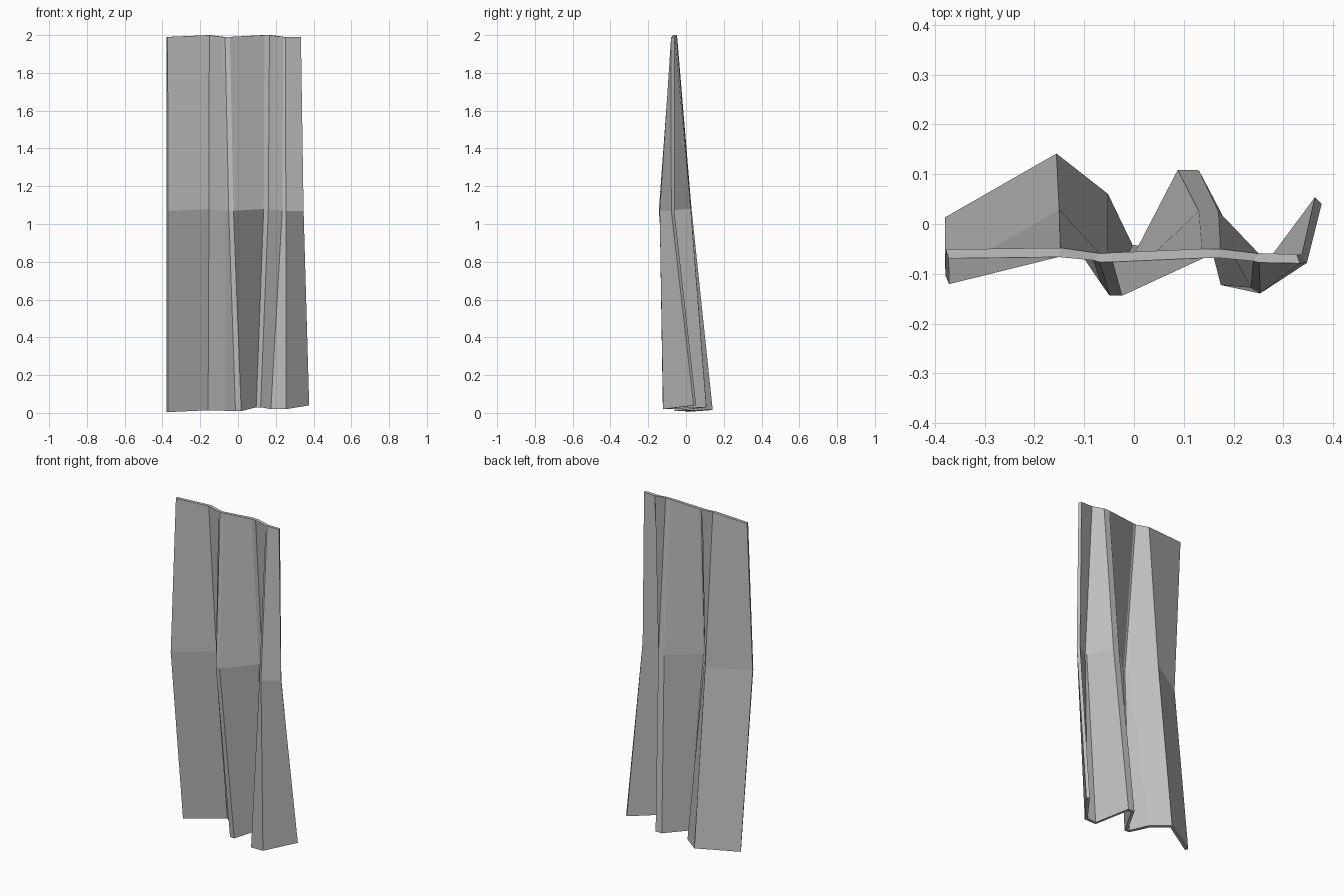
import bpy
import bmesh

cube = bpy.data.objects.get("Cube")
if cube:
    bpy.data.objects.remove(cube, do_unlink=True)

grey = bpy.data.materials.new("plain_grey")
colour = (0.52, 0.52, 0.52, 1)
grey.diffuse_color = colour
grey.use_nodes = True
grey.node_tree.nodes["Principled BSDF"].inputs["Base Color"].default_value = colour

# Fold lines of the sheet as (x, y, z), running from one side to the other
top_row = [(-.375, -.06, 1.99), (-.15, -.057, 2), (-.075, -.066, 1.99),
           (-.065, -.068, 1.99), (-.045, -.067, 1.99), (.138, -.059, 2),
           (.17, -.059, 2), (.245, -.067, 1.99), (.252, -.068, 1.99), (.33, -.07, 1.99)]
middle_row = [(-.375, -.112, 1.07), (-.152, .02, 1.08), (-.06, -.112, 1.07),
              (-.045, -.135, 1.07), (-.027, -.135, 1.07), (.133, .017, 1.08),
              (.165, .017, 1.08), (.24, -.12, 1.07), (.252, -.13, 1.07), (.342, -.07, 1.07)]
bottom_row = [(-.375, .005, .005), (-.157, .132, .015), (-.06, .055, .012),
              (-.008, -.05, .01), (.013, -.052, .01), (.092, .1, .03),
              (.125, .1, .03), (.18, -.115, .02), (.25, -.112, .02), (.37, .047, .04)]

# Folded sheet: strips between neighbouring rows
bm = bmesh.new()
rows = [[bm.verts.new(p) for p in row] for row in (bottom_row, middle_row, top_row)]
for low, high in zip(rows, rows[1:]):
    for i in range(len(low) - 1):
        bm.faces.new((low[i], low[i + 1], high[i + 1], high[i]))

mesh = bpy.data.meshes.new("folded_sheet")
bm.to_mesh(mesh)
bm.free()
mesh.materials.append(grey)
sheet = bpy.data.objects.new("folded_sheet", mesh)
bpy.context.collection.objects.link(sheet)

# Thickness of the sheet
solid = sheet.modifiers.new("thickness", 'SOLIDIFY')
solid.thickness = 0.019
solid.offset = 0
